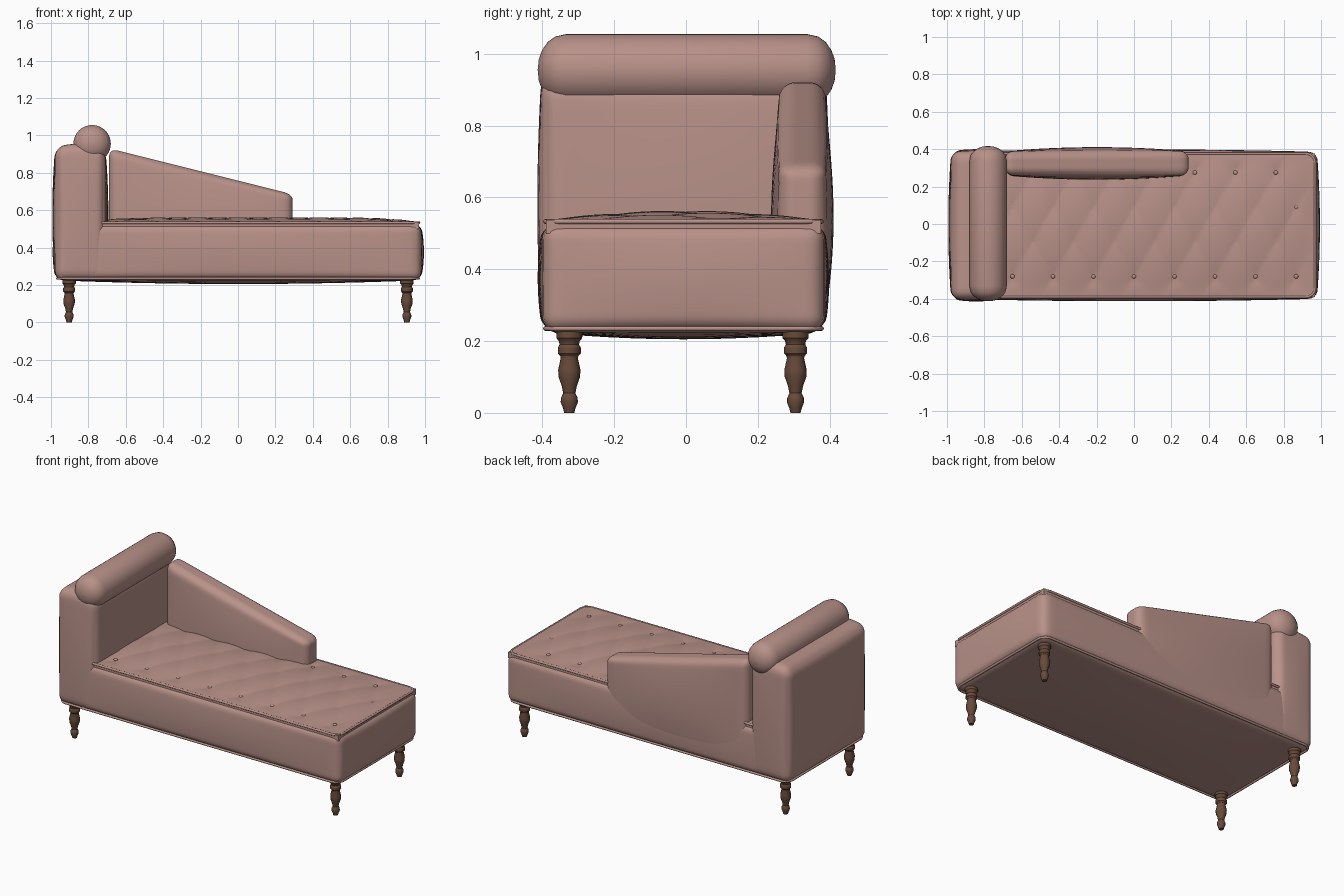
import bpy, bmesh, math
from mathutils import Vector, Matrix

if "Cube" in bpy.data.objects:
    bpy.data.objects.remove(bpy.data.objects["Cube"])

CY = -0.007          # body sits slightly forward of the origin


def material(name, rgb):
    m = bpy.data.materials.new(name)
    m.diffuse_color = (*rgb, 1)
    m.use_nodes = True
    m.node_tree.nodes["Principled BSDF"].inputs["Base Color"].default_value = m.diffuse_color
    return m


FABRIC = material("dusty pink fabric", (0.48, 0.285, 0.25))
WOOD = material("dark wood", (0.14, 0.07, 0.043))


def finish(name, bm, mat, angle=40):
    bmesh.ops.recalc_face_normals(bm, faces=bm.faces[:])
    me = bpy.data.meshes.new(name)
    bm.to_mesh(me)
    bm.free()
    ob = bpy.data.objects.new(name, me)
    bpy.context.collection.objects.link(ob)
    me.materials.append(mat)
    bpy.ops.object.select_all(action='DESELECT')
    ob.select_set(True)
    bpy.context.view_layer.objects.active = ob
    bpy.ops.object.shade_smooth_by_angle(angle=math.radians(angle))
    return ob


def soft_box(name, lo, hi, r, bulge, bottom=0.0, warp=None):
    """Rounded box whose faces swell outward; warp reshapes each point."""
    lo, hi = Vector(lo), Vector(hi)
    mid, half = (lo + hi) / 2, (hi - lo) / 2
    bm = bmesh.new()
    bmesh.ops.create_cube(bm, size=2)
    bmesh.ops.subdivide_edges(bm, edges=bm.edges[:], cuts=27, use_grid_fill=True)
    for v in bm.verts:
        t = [math.sin(c * math.pi / 2) for c in v.co]     # denser near the edges
        p = Vector([t[i] * half[i] for i in range(3)])
        q = Vector([max(-half[i] + r, min(half[i] - r, p[i])) for i in range(3)])
        d = p - q
        if d.length > 1e-7:
            p = q + d.normalized() * r
        w = [1 - c * c for c in t]
        p.x += t[0] * bulge[0] * w[1] * w[2]
        p.y += t[1] * bulge[1] * w[0] * w[2]
        p.z += min(t[2], 0) * bottom * w[0] * w[1]
        p += mid
        v.co = warp(p) if warp else p
    return finish(name, bm, FABRIC)


def lathe(name, profile, matrix, sides, mat, angle):
    """Spin (radius, height) points around z, then place with matrix."""
    bm = bmesh.new()
    rings = [[bm.verts.new((r * math.cos(2 * math.pi * k / sides),
                            r * math.sin(2 * math.pi * k / sides), z))
              for k in range(sides)] for r, z in profile]
    for a, b in zip(rings, rings[1:]):
        for k in range(sides):
            j = (k + 1) % sides
            bm.faces.new((a[k], a[j], b[j], b[k]))
    bm.faces.new(rings[0])
    bm.faces.new(rings[-1])
    bm.transform(matrix)
    return finish(name, bm, mat, angle)


# Base
soft_box("seat_base", (-0.975, CY - 0.393, 0.225), (0.978, CY + 0.393, 0.528), 0.045,
         (0.016, 0.013, 0), bottom=0.02)


# Headboard, its top rising slightly then dipping under the bolster
def head_warp(p):
    if p.z > 0.6:
        p.z += (p.z - 0.6) / 0.34 * 0.025 * (1 - ((p.x + 0.86) / 0.13) ** 2)
    return p


soft_box("headboard", (-0.978, CY - 0.395, 0.225), (-0.708, CY + 0.395, 0.93), 0.05,
         (0.015, 0.012, 0), warp=head_warp)


# Sloping side arm
def arm_warp(p):
    top = 0.918 - 0.225 * (p.x + 0.64) / 0.90
    p.z = 0.28 + (p.z - 0.28) * (top - 0.28) / 0.64
    return p


soft_box("side_arm", (-0.69, 0.259, 0.28), (0.292, 0.389, 0.92), 0.045,
         (0.0, 0.022, 0), warp=arm_warp)

# Bolster roll across the headboard
dome = [(0.0005, 0.415), (0.03, 0.412), (0.055, 0.403), (0.078, 0.387),
        (0.093, 0.366), (0.1, 0.335)]
roll = [(r, -z) for r, z in dome] + dome[::-1]
lathe("bolster", roll, Matrix.Translation((-0.78, 0.002, 0.955))
      @ Matrix.Rotation(math.radians(-90), 4, 'X'), 40, FABRIC, 60)

# Tufted seat top: crowned grid with dimples on a diamond lattice
STEP, ROW, X0, Y0 = 0.2167, 0.185, -0.65, -0.28
XL, XR, HW = -0.80, 0.967, 0.383


def seat_height(x, y):
    X = (x - 0.08) / (XR - 0.08)
    Y = (y - CY) / HW
    u = (x - X0) / STEP + (y - Y0) / (2 * ROW)
    v = (x - X0) / STEP - (y - Y0) / (2 * ROW)
    puff = abs(math.sin(math.pi * u)) * 0.5 + abs(math.sin(math.pi * v)) * 0.5
    fade = max(0, min(1, (1 - abs(Y)) * 5, (1 - X) * 7))
    crown = 0.026 * (1 - min(1, abs(X)) ** 6) * (1 - Y * Y)
    return 0.537 + crown - 0.014 * fade * (1 - puff ** 0.7)


bm = bmesh.new()
bmesh.ops.create_grid(bm, x_segments=170, y_segments=76, size=1)
for v in bm.verts:
    x = XL + (v.co.x + 1) / 2 * (XR - XL)
    y = CY + v.co.y * HW
    v.co = (x, y, seat_height(x, y))
rim = [e for e in bm.edges if e.is_boundary]
skirt = bmesh.ops.extrude_edge_only(bm, edges=rim)["geom"]
for v in skirt:
    if isinstance(v, bmesh.types.BMVert):
        v.co.z = 0.50
finish("tufted_seat", bm, FABRIC, 50)

# Buttons, half sunk in the dimples
bm = bmesh.new()
for row in range(4):
    for k in range(8 - row % 2):
        x = X0 + (k + 0.5 * (row % 2)) * STEP
        m = Matrix.Translation((x, Y0 + row * ROW, 0.536)) @ Matrix.Diagonal((1, 1, 0.6, 1))
        bmesh.ops.create_uvsphere(bm, u_segments=12, v_segments=8, radius=0.012, matrix=m)
finish("seat_buttons", bm, FABRIC)


# Piping around the top and bottom edges of the base
def piping(name, z, hx, hy, r=0.05, thick=0.007):
    cu = bpy.data.curves.new(name, 'CURVE')
    cu.dimensions = '3D'
    cu.bevel_depth = thick
    cu.bevel_resolution = 2
    pts = []
    for i, (sx, sy) in enumerate([(1, 1), (-1, 1), (-1, -1), (1, -1)]):
        for k in range(7):
            a = math.pi / 2 * (i + k / 6)
            pts.append((sx * (hx - r) + r * math.cos(a),
                        CY + sy * (hy - r) + r * math.sin(a), z, 1))
    sp = cu.splines.new('POLY')
    sp.points.add(len(pts) - 1)
    for p, co in zip(sp.points, pts):
        p.co = co
    sp.use_cyclic_u = True
    ob = bpy.data.objects.new(name, cu)
    bpy.context.collection.objects.link(ob)
    cu.materials.append(FABRIC)
    bpy.ops.object.select_all(action='DESELECT')
    ob.select_set(True)
    bpy.context.view_layer.objects.active = ob
    bpy.ops.object.convert(target='MESH')


piping("top_piping", 0.533, 0.968, 0.384)
piping("bottom_piping", 0.235, 0.966, 0.384)

# Turned legs
turned = [(0.014, 0), (0.017, 0.012), (0.024, 0.03), (0.023, 0.042), (0.017, 0.055),
          (0.021, 0.075), (0.030, 0.10), (0.031, 0.12), (0.024, 0.152), (0.025, 0.158),
          (0.032, 0.166), (0.032, 0.182), (0.027, 0.190), (0.029, 0.200), (0.036, 0.208),
          (0.037, 0.25)]
for sx, side in ((-1, "head"), (1, "foot")):
    for sy, face in ((-1, "front"), (1, "back")):
        lathe(f"{side}_{face}_leg", turned,
              Matrix.Translation((sx * 0.903, -0.01 + sy * 0.315, 0)), 16, WOOD, 30)
